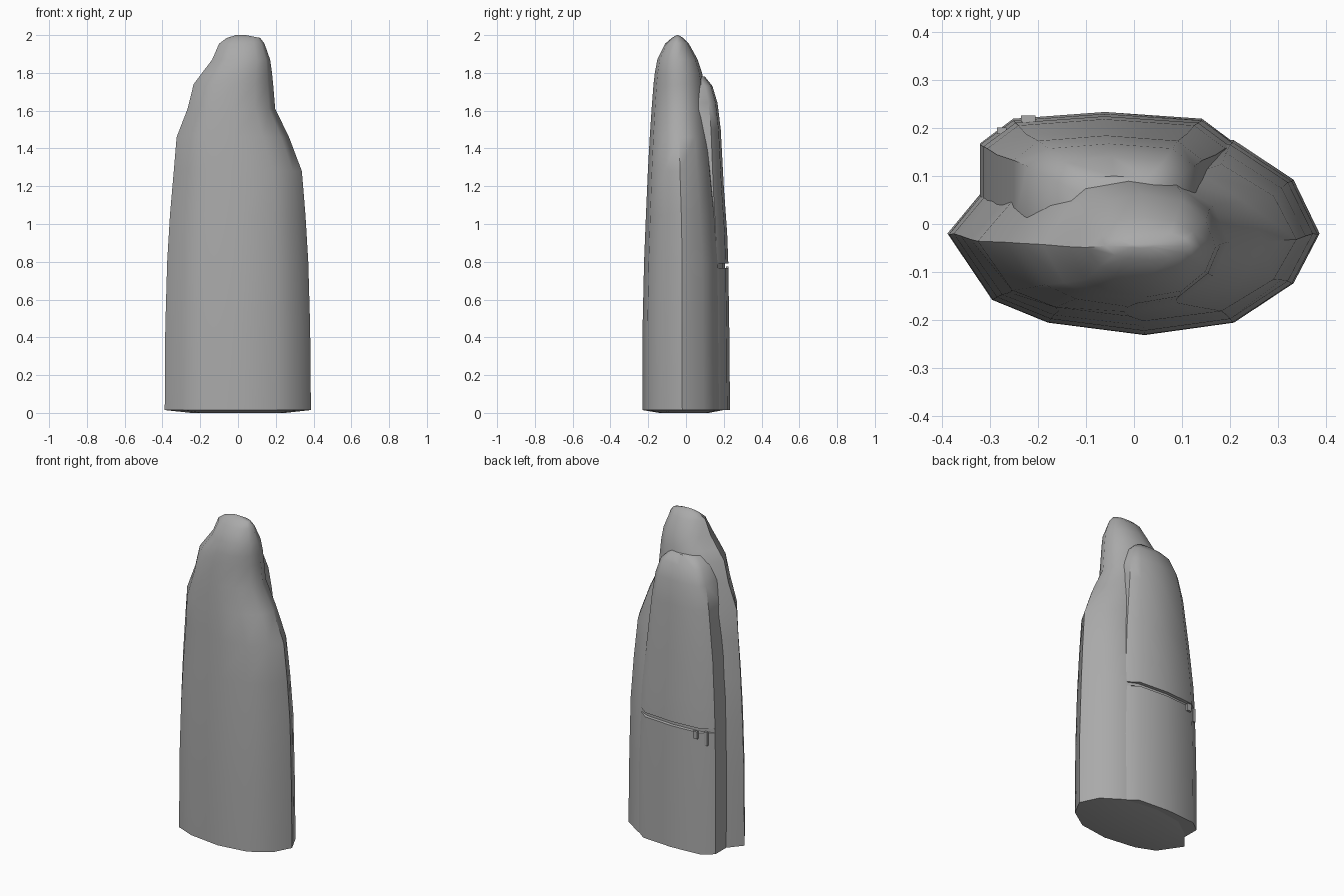
import bpy, bmesh, math

cube = bpy.data.objects.get("Cube")
if cube:
    bpy.data.objects.remove(cube, do_unlink=True)

grey = bpy.data.materials.new("plain grey")
grey.use_nodes = True
grey.diffuse_color = (0.4, 0.4, 0.4, 1)
grey.node_tree.nodes["Principled BSDF"].inputs["Base Color"].default_value = (0.4, 0.4, 0.4, 1)


def loft(name, rings, angle=50):
    """Skin a stack of equal-count rings and cap both ends."""
    bm = bmesh.new()
    loops = [[bm.verts.new(p) for p in ring] for ring in rings]
    n = len(loops[0])
    for low, high in zip(loops, loops[1:]):
        for i in range(n):
            j = (i + 1) % n
            bm.faces.new((low[i], low[j], high[j], high[i]))
    bm.faces.new(loops[0][::-1])
    bm.faces.new(loops[-1])
    bmesh.ops.recalc_face_normals(bm, faces=bm.faces)
    mesh = bpy.data.meshes.new(name)
    bm.to_mesh(mesh)
    bm.free()
    obj = bpy.data.objects.new(name, mesh)
    bpy.context.collection.objects.link(obj)
    mesh.materials.append(grey)
    bpy.ops.object.select_all(action='DESELECT')
    bpy.context.view_layer.objects.active = obj
    obj.select_set(True)
    bpy.ops.object.shade_smooth_by_angle(angle=math.radians(angle))
    return obj


def place(section, z, x0, x1, y0, y1):
    """Fit a unit section into a rectangle at height z."""
    return [(x0 + (x1 - x0) * u, y0 + (y1 - y0) * v, z) for u, v in section]


# Twelve-sided main body: height, left, right, front, back
oval = [(0, .49), (.12, .17), (.27, .06), (.53, 0), (.77, .06), (.93, .25),
        (1, .49), (.93, .75), (.77, .94), (.5, 1), (.27, .94), (.12, .75)]
body_levels = [
    (0, -.25, .25, -.14, .12), (.015, -.388, .386, -.231, .2),
    (.45, -.385, .382, -.23, .195), (.8, -.375, .372, -.222, .19),
    (1.05, -.36, .357, -.212, .17), (1.28, -.34, .338, -.202, .145),
    (1.46, -.325, .27, -.192, .127), (1.61, -.267, .197, -.182, .112),
    (1.74, -.235, .186, -.172, .097), (1.80, -.19, .18, -.165, .085),
    (1.87, -.137, .17, -.152, .062), (1.955, -.10, .14, -.11, .015),
    (1.985, -.06, .118, -.075, -.015), (2, -.01, .04, -.05, -.04)]
loft("main_body", [place(oval, *level) for level in body_levels])

# Raised back panel with a narrow slot pressed into its outer face
panel_section = [(0, 0), (0, .72), (.13, .94), (.49, 1), (.87, .94), (1, .72), (1, 0)]
panel_levels = [
    (.015, -.32, .21, 0, .233), (.45, -.32, .21, 0, .229),
    (.766, -.313, .2, 0, .224), (.768, -.313, .2, 0, .224),
    (.79, -.313, .2, 0, .224), (.792, -.313, .2, 0, .224),
    (.95, -.305, .19, 0, .218), (1.2, -.285, .17, 0, .2),
    (1.5, -.25, .142, 0, .184), (1.64, -.222, .125, 0, .167),
    (1.73, -.185, .1, 0, .14), (1.78, -.13, .05, 0, .1)]
panel_rings = [place(panel_section, *level) for level in panel_levels]
for k in (3, 4):
    panel_rings[k] = [(x, y - (.018 if 2 <= i <= 4 else 0), z)
                      for i, (x, y, z) in enumerate(panel_rings[k])]
loft("back_panel", panel_rings)


# Small pull tabs hanging under the slot
def tab(name, x, y, width, top, bottom):
    ring = [(0, 0), (1, 0), (1, 1), (0, 1)]
    loft(name, [place(ring, z, x, x + width, y, y + .014) for z in (bottom, top)], 30)


tab("short_pull", -.235, .212, .03, .775, .73)
tab("long_pull", -.285, .187, .02, .775, .69)
